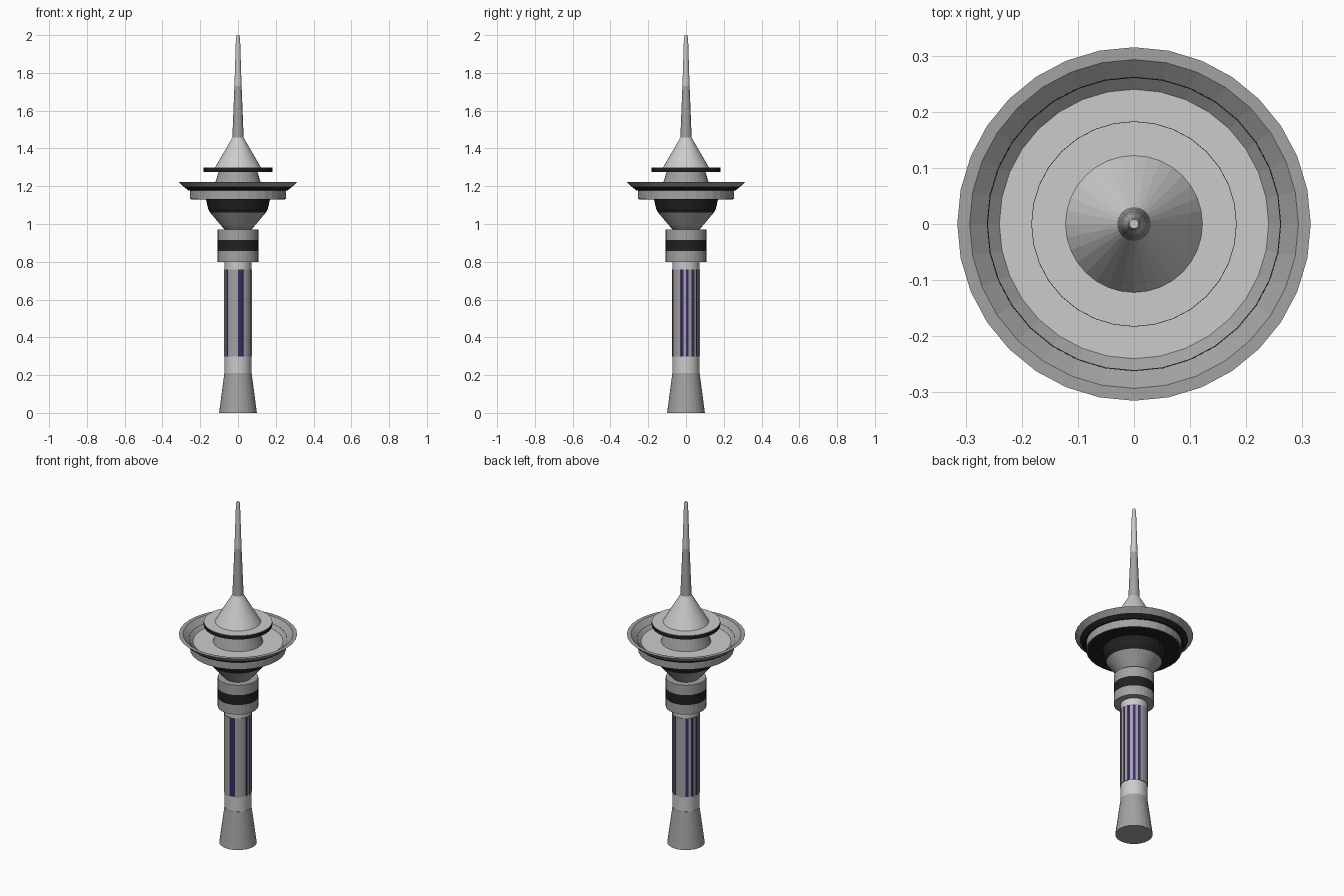
import bpy, bmesh
from math import sin, cos, tau

if "Cube" in bpy.data.objects:
    bpy.data.objects.remove(bpy.data.objects["Cube"])

SIDES = 32


def material(name, rgb):
    m = bpy.data.materials.new(name)
    m.diffuse_color = (*rgb, 1)
    m.use_nodes = True
    m.node_tree.nodes["Principled BSDF"].inputs["Base Color"].default_value = m.diffuse_color
    return m


LIGHT = material("light_grey", (0.75, 0.75, 0.75))
GREY = material("mid_grey", (0.36, 0.36, 0.36))
BLACK = material("black", (0.015, 0.015, 0.015))
PURPLE = material("purple", (0.05, 0.02, 0.16))


def finish(name, bm, mats):
    bmesh.ops.recalc_face_normals(bm, faces=bm.faces)
    me = bpy.data.meshes.new(name)
    bm.to_mesh(me)
    bm.free()
    for m in mats:
        me.materials.append(m)
    ob = bpy.data.objects.new(name, me)
    bpy.context.collection.objects.link(ob)
    return ob


def lathe(name, mat, profile, closed=False):
    """Turn (radius, z) points around z; open profiles get end caps."""
    bm = bmesh.new()
    rings = [[bm.verts.new((r * cos(tau * i / SIDES), r * sin(tau * i / SIDES), z))
              for i in range(SIDES)] for r, z in profile]
    pairs = list(zip(rings, rings[1:]))
    if closed:
        pairs.append((rings[-1], rings[0]))
    else:
        bm.faces.new(rings[0])
        bm.faces.new(rings[-1])
    for a, b in pairs:
        for i in range(SIDES):
            j = (i + 1) % SIDES
            bm.faces.new((a[i], a[j], b[j], b[i]))
    return finish(name, bm, [mat])


# Lower tower
lathe("base", GREY, [(0.1, 0), (0.072, 0.212)])
lathe("lower_collar", LIGHT, [(0.071, 0.212), (0.071, 0.298)])
lathe("upper_collar", LIGHT, [(0.071, 0.76), (0.071, 0.80)])

# Shaft: raised grey facets with recessed purple window strips
strips = {30, 0, 2, 4, 6, 11, 13, 15, 17, 19, 24, 25}
bm = bmesh.new()
ring = [[], []]
for i in range(SIDES):
    inset = i in strips
    r = 0.071 if inset else 0.0745
    for k in (i, i + 1):
        for level, z in enumerate((0.298, 0.76)):
            ring[level].append(bm.verts.new((r * cos(tau * k / SIDES), r * sin(tau * k / SIDES), z)))
n = len(ring[0])
for i in range(n):
    j = (i + 1) % n
    f = bm.faces.new((ring[0][i], ring[0][j], ring[1][j], ring[1][i]))
    f.material_index = 1 if i % 2 == 0 and i // 2 in strips else 0
for loop in ring:
    bm.faces.new(loop)
bmesh.ops.remove_doubles(bm, verts=bm.verts, dist=0.0001)
finish("shaft", bm, [GREY, PURPLE])

# Drum below the pod
lathe("drum_lower", GREY, [(0.108, 0.80), (0.108, 0.856)])
lathe("drum_window_band", BLACK, [(0.108, 0.856), (0.108, 0.914)])
lathe("drum_upper", GREY, [(0.108, 0.914), (0.108, 0.972)])

# Observation pod
lathe("pod_bowl", GREY, [(0.07, 0.972), (0.088, 0.99), (0.147, 1.06)])
lathe("pod_windows", BLACK, [(0.147, 1.06), (0.158, 1.08), (0.17, 1.133)])
lathe("platform_underside", BLACK, [(0.25, 1.131), (0.25, 1.136)])
lathe("platform", GREY, [(0.255, 1.133), (0.255, 1.178)])
lathe("platform_floor", LIGHT, [(0.24, 1.178), (0.24, 1.181)])
lathe("rim_black_band", BLACK, [(0.24, 1.178), (0.263, 1.178), (0.288, 1.198), (0.262, 1.198)], True)
lathe("rim", GREY, [(0.24, 1.18), (0.288, 1.198), (0.315, 1.223), (0.293, 1.223)], True)

# Roof
lathe("roof_neck", GREY, [(0.133, 1.18), (0.102, 1.278)])
lathe("roof_disc_edge", BLACK, [(0.183, 1.276), (0.183, 1.296)])
lathe("roof_disc_top", LIGHT, [(0.182, 1.296), (0.182, 1.298)])
lathe("roof_cone", LIGHT, [(0.122, 1.298), (0.03, 1.457)])

# Spire
lathe("spire_lower", GREY, [(0.03, 1.457), (0.019, 1.73)])
lathe("spire_upper", LIGHT, [(0.019, 1.73), (0.011, 1.985), (0.008, 2.0)])
